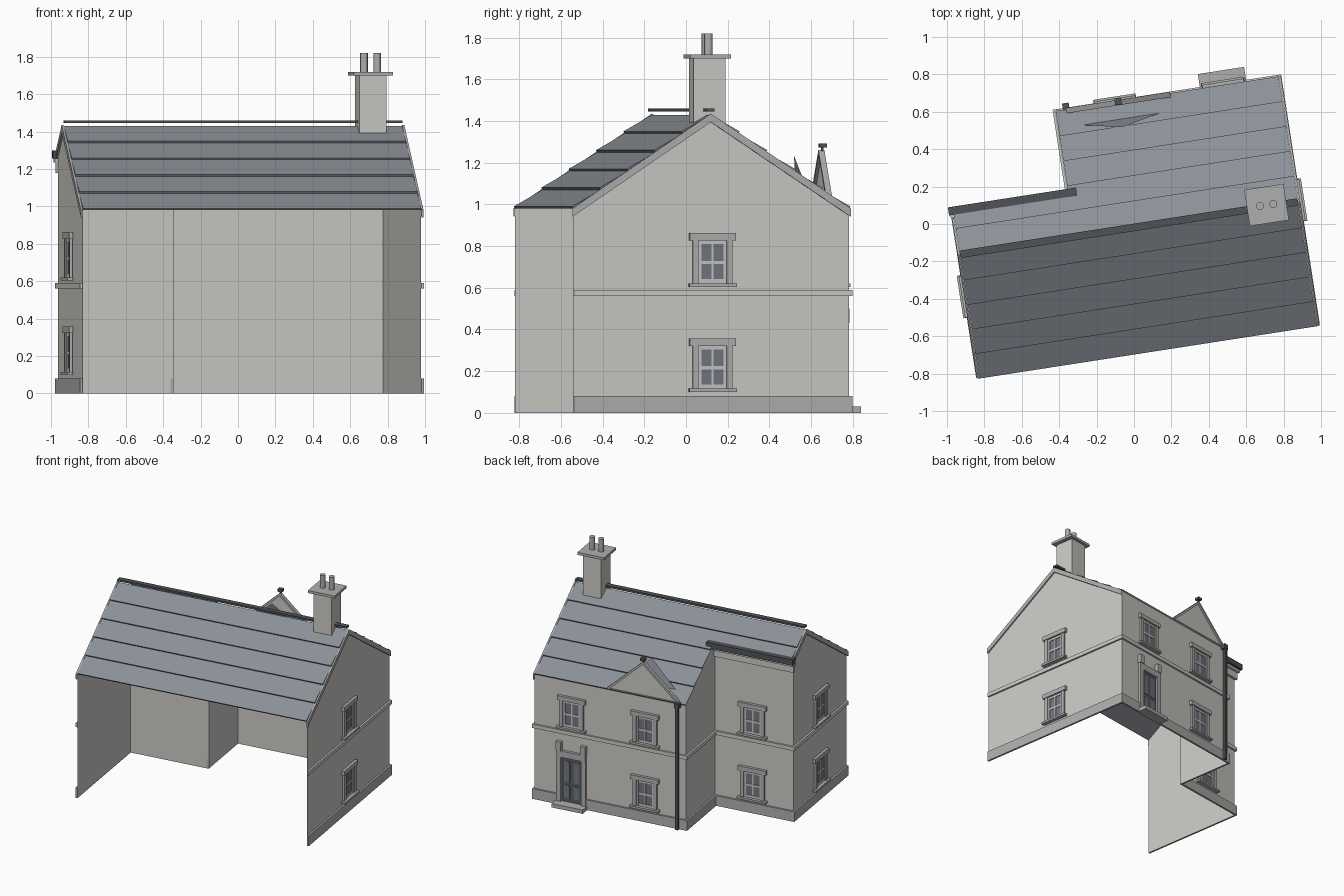
import bpy, bmesh
from math import radians
from mathutils import Matrix, Vector

cube = bpy.data.objects.get("Cube")
if cube:
    bpy.data.objects.remove(cube, do_unlink=True)


def material(name, rgb):
    m = bpy.data.materials.new(name)
    m.use_nodes = True
    m.diffuse_color = (*rgb, 1)
    m.node_tree.nodes["Principled BSDF"].inputs["Base Color"].default_value = (*rgb, 1)
    return m


WALL = material("pale_render", (0.60, 0.59, 0.56))
TRIM = material("grey_stone", (0.42, 0.43, 0.42))
SLATE = material("slate", (0.26, 0.28, 0.31))
DARK = material("dark_metal", (0.08, 0.085, 0.095))
GLASS = material("window_glass", (0.17, 0.18, 0.21))
SASH = material("sash_paint", (0.55, 0.56, 0.56))
DOOR = material("door_paint", (0.09, 0.105, 0.12))

# Main dimensions in the house's own axes
RIGHT, LEFT, STEP = 0.885, -0.945, -0.322
FRONT, BACK, WING, RIDGE = -0.683, 0.655, 0.18, -0.018
EAVE, PEAK = 0.98, 1.43
TURN = Matrix.Rotation(radians(8.8), 4, 'Z')


def frame(x, y, angle):
    return TURN @ Matrix.Translation((x, y, 0)) @ Matrix.Rotation(radians(angle), 4, 'Z')


# Each frame has u running along the wall and n pointing outwards
PLAN = frame(0, 0, 0)
SECTION = frame(0, 0, 90)
RIGHT_F = frame(RIGHT, 0, 90)
BACK_F = frame(0, BACK, 180)
WING_F = frame(0, WING, 180)
LEFT_F = frame(LEFT, 0, -90)
STEP_F = frame(STEP, 0, -90)


def rect(u0, u1, z0, z1):
    return [(u0, z0), (u1, z0), (u1, z1), (u0, z1)]


def make(name, fr, items):
    """Items are (outline, n0, n1, material): plates if n0 == n1, else prisms."""
    bm = bmesh.new()
    mats = []
    for pts, n0, n1, mat in items:
        if mat not in mats:
            mats.append(mat)
        near = [bm.verts.new(fr @ Vector((u, -n1, z))) for u, z in pts]
        faces = [bm.faces.new(near)]
        if n0 != n1:
            far = [bm.verts.new(fr @ Vector((u, -n0, z))) for u, z in pts]
            faces.append(bm.faces.new(far[::-1]))
            for i in range(len(pts)):
                j = (i + 1) % len(pts)
                faces.append(bm.faces.new((near[i], far[i], far[j], near[j])))
            bmesh.ops.recalc_face_normals(bm, faces=faces)
        for f in faces:
            f.material_index = mats.index(mat)
    me = bpy.data.meshes.new(name)
    bm.to_mesh(me)
    bm.free()
    for m in mats:
        me.materials.append(m)
    ob = bpy.data.objects.new(name, me)
    bpy.context.collection.objects.link(ob)
    return ob


def slope(y):
    """Roof height above a point across the house."""
    run = BACK - RIDGE if y > RIDGE else RIDGE - FRONT
    return PEAK - (PEAK - EAVE) * abs(y - RIDGE) / run


# Walls: thin shells, open at the front
def wall(name, fr, pts):
    make(name, fr, [(pts, 0, 0, WALL)])


TOP = slope(WING)
GABLE = [(-0.298, EAVE), (-0.016, 1.24), (0.265, EAVE)]
wall("right_gable_wall", RIGHT_F, [(FRONT, 0), (BACK, 0), (BACK, EAVE), (RIDGE, PEAK), (FRONT, EAVE)])
wall("left_gable_wall", LEFT_F, [(-WING, 0), (-FRONT, 0), (-FRONT, EAVE), (-RIDGE, PEAK), (-WING, TOP)])
wall("wing_back_wall", WING_F, rect(-STEP, -LEFT, 0, TOP))
wall("step_wall", STEP_F, [(-BACK, 0), (-WING, 0), (-WING, TOP), (-BACK, EAVE)])
wall("main_back_wall", BACK_F, [(-RIGHT, 0), (-STEP, 0), (-STEP, EAVE)] + GABLE[::-1] + [(-RIGHT, EAVE)])

# Plinth and string course around the outside
P = 0.015
DOOR_U = -0.585
runs = {
    "right": (RIGHT_F, [(FRONT, BACK + P)]),
    "back": (BACK_F, [(-RIGHT - P, DOOR_U - 0.11), (DOOR_U + 0.11, -STEP + P)]),
    "step": (STEP_F, [(-BACK - P, -WING)]),
    "wing": (WING_F, [(-STEP + P, -LEFT + P)]),
    "left": (LEFT_F, [(-WING - P, -FRONT)]),
}
for side, (fr, spans) in runs.items():
    make(side + "_plinth", fr, [(rect(a, b, 0, 0.08), 0.001, P, TRIM) for a, b in spans])
    make(side + "_string_course", fr,
         [(rect(spans[0][0], spans[-1][1], 0.56, 0.59), 0.001, P, WALL)])


# Sash windows with lintel, jambs and sill
def window(name, fr, u, z):
    items = [(rect(u - 0.068, u + 0.068, z + 0.015, z + 0.225), 0.002, 0.004, GLASS),
             (rect(u - 0.112, u + 0.112, z + 0.222, z + 0.257), 0.002, 0.024, TRIM),
             (rect(u - 0.115, u + 0.115, z, z + 0.016), 0.002, 0.034, TRIM)]
    for s in (-1, 1):
        a, b = sorted((u + s * 0.068, u + s * 0.096))
        items.append((rect(a, b, z + 0.016, z + 0.222), 0.002, 0.018, TRIM))
        a, b = sorted((u + s * 0.054, u + s * 0.068))
        items.append((rect(a, b, z + 0.016, z + 0.222), 0.002, 0.010, SASH))
    for h0, h1 in ((0.016, 0.036), (0.108, 0.124), (0.204, 0.222)):
        items.append((rect(u - 0.054, u + 0.054, z + h0, z + h1), 0.002, 0.009, SASH))
    items.append((rect(u - 0.005, u + 0.005, z + 0.03, z + 0.21), 0.002, 0.008, SASH))
    make(name, fr, items)


for level, z in (("lower", 0.1), ("upper", 0.605)):
    window(level + "_right_window", RIGHT_F, -0.01, z)
    window(level + "_left_window", LEFT_F, 0.244, z)
    window(level + "_wing_window", WING_F, 0.625, z)
    window(level + "_gable_window", BACK_F, 0.0, z)
window("upper_door_side_window", BACK_F, DOOR_U, 0.605)

# Door, surround and step
door = [(rect(DOOR_U - 0.08, DOOR_U + 0.08, 0.03, 0.38), 0.002, 0.008, DOOR),
        (rect(DOOR_U - 0.115, DOOR_U + 0.115, 0.38, 0.43), 0.002, 0.025, TRIM)]
for s in (-1, 1):
    c = DOOR_U + s * 0.098
    door.append((rect(c - 0.018, c + 0.018, 0, 0.38), 0.002, 0.025, TRIM))
    door.append((rect(c - 0.02, c + 0.02, 0.43, 0.5), 0.002, 0.03, TRIM))
    c = DOOR_U + s * 0.037
    for z0, z1 in ((0.06, 0.16), (0.19, 0.35)):
        door.append((rect(c - 0.022, c + 0.022, z0, z1), 0.008, 0.012, GLASS))
make("door", BACK_F, door)
make("door_step", BACK_F, [(rect(DOOR_U - 0.125, DOOR_U + 0.125, 0, 0.03), 0.001, 0.085, TRIM)])


# Roof: overlapping slate courses, thicker at the lower edge
def roof(name, y_end, limit, x0, x1):
    items, count = [], 5
    for i in range(count):
        y0 = RIDGE + (y_end - RIDGE) * i / count
        y1 = RIDGE + (y_end - RIDGE) * (i + 1) / count
        if abs(y0 - RIDGE) >= abs(limit - RIDGE):
            break
        if abs(y1 - RIDGE) > abs(limit - RIDGE):
            y1 = limit
        out = 0.007 if y1 > y0 else -0.007
        items.append(([(y0, slope(y0)), (y1, slope(y1)), (y1 + out, slope(y1) + 0.01)], x0, x1, SLATE))
    make(name, SECTION, items)


roof("front_roof", FRONT, FRONT, LEFT, RIGHT)
roof("main_back_roof", BACK, BACK, STEP, RIGHT)
roof("wing_back_roof", BACK, WING + 0.016, LEFT, STEP)
make("ridge_tile", SECTION, [(rect(RIDGE - 0.02, RIDGE + 0.02, 1.445, 1.46), LEFT, RIGHT, DARK)])


# Verge copings on the gable ends
def verge(name, x0, x1, back):
    items = []
    for y in (FRONT - 0.006, back):
        z = slope(y) + 0.005
        items.append(([(RIDGE, PEAK + 0.005), (y, z), (y, z - 0.04), (RIDGE, PEAK - 0.035)], x0, x1, TRIM))
    make(name, SECTION, items)


verge("right_verge", RIGHT + 0.001, RIGHT + 0.012, BACK + 0.006)
verge("left_verge", LEFT - 0.012, LEFT - 0.001, WING)

# Wing cornice and gutter
make("wing_cornice", WING_F, [(rect(-STEP - 0.03, -LEFT + 0.012, 1.18, 1.255), 0.001, 0.022, WALL)])
make("wing_gutter", WING_F, [(rect(-STEP - 0.045, -LEFT + 0.025, 1.255, 1.3), 0.016, 0.06, DARK),
                             (rect(-STEP - 0.03, -LEFT + 0.018, 1.235, 1.256), 0.001, 0.04, WALL)])

# Small back gable: coping, leaning slate back and finial
apex = GABLE[1]
coping = []
for foot in (GABLE[0], GABLE[2]):
    coping.append(([apex, foot, (foot[0], foot[1] + 0.022), (apex[0], apex[1] + 0.022)], -0.015, 0.014, TRIM))
make("small_gable_coping", BACK_F, coping)
lean = BACK_F @ Matrix.Translation((0, 0.075, EAVE)) @ Matrix.Rotation(radians(-13), 4, 'X')
back = make("small_gable_back", lean, [([(u, z - EAVE) for u, z in GABLE], 0, 0, SLATE)])
back.data.flip_normals()
make("finial", BACK_F, [(rect(-0.034, 0.002, 1.272, 1.292), -0.012, 0.024, DARK),
                        (rect(-0.022, -0.01, 1.24, 1.272), -0.002, 0.01, DARK)])

# Downpipe
make("downpipe", BACK_F, [(rect(0.253, 0.275, 0.0, 0.98), 0.016, 0.036, DARK),
                          (rect(0.246, 0.282, 0.96, 1.0), 0.002, 0.04, DARK)])

# Chimney with cap and two pots
CX, CY = 0.716, -0.008
make("chimney_stack", PLAN, [(rect(CX - 0.073, CX + 0.073, 1.36, 1.7), -CY - 0.077, -CY + 0.077, WALL)])
make("chimney_cap", PLAN, [(rect(CX - 0.106, CX + 0.106, 1.7, 1.72), -CY - 0.098, -CY + 0.098, TRIM)])
for name, off in (("left_chimney_pot", 0.036), ("right_chimney_pot", -0.036)):
    bpy.ops.mesh.primitive_cylinder_add(vertices=12, radius=0.021, depth=0.1,
                                        location=TURN @ Vector((CX + off, CY, 1.77)))
    pot = bpy.context.object
    pot.name = name
    pot.data.materials.append(TRIM)
    bpy.ops.object.shade_smooth_by_angle()
